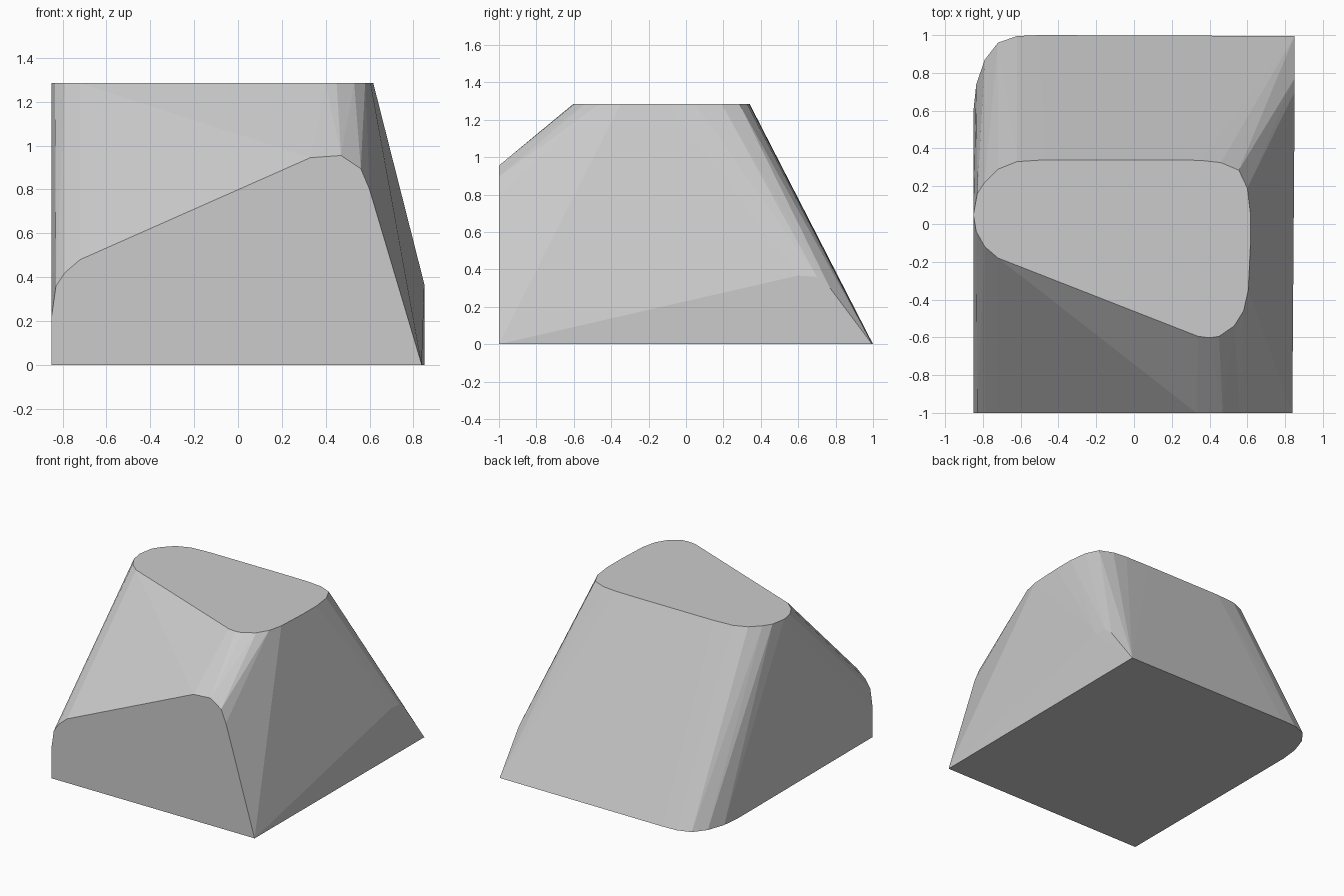
import bpy, bmesh, math

H = 1.285

# flat rounded top outline (x, y)
top = [(-0.85, 0.05), (-0.83, 0.16), (-0.79, 0.22), (-0.72, 0.29), (-0.62, 0.33),
       (-0.47, 0.34), (0.15, 0.34), (0.35, 0.337), (0.46, 0.325), (0.555, 0.285),
       (0.60, 0.19), (0.617, 0.05), (0.617, -0.1), (0.605, -0.35), (0.58, -0.46),
       (0.53, -0.54), (0.45, -0.595), (0.40, -0.602), (0.34, -0.595),
       (-0.72, -0.18), (-0.79, -0.12), (-0.835, -0.04)]

# vertical front face outline (x, z)
front = [(-0.85, 0), (-0.85, 0.22), (-0.83, 0.36), (-0.79, 0.42), (-0.72, 0.48),
         (0.33, 0.945), (0.47, 0.955), (0.56, 0.895), (0.60, 0.80), (0.838, 0)]

# back edge of the base with its rounded left corner (x, y)
base = [(0.85, 0.995), (-0.5, 1.0), (-0.62, 0.995), (-0.72, 0.96),
        (-0.79, 0.87), (-0.835, 0.74), (-0.85, 0.6)]

# low ridge on the right side (y, z)
ridge = [(0.6, 0.367), (0.70, 0.36), (0.77, 0.30)]

points = ([(x, y, H) for x, y in top] + [(x, -1, z) for x, z in front]
          + [(x, y, 0) for x, y in base] + [(0.85, y, z) for y, z in ridge])

# faceted block: the convex skin around the outlines
bm = bmesh.new()
for p in points:
    bm.verts.new(p)
hull = bmesh.ops.convex_hull(bm, input=bm.verts[:])
loose = [v for v in bm.verts if not v.link_faces]
bmesh.ops.delete(bm, geom=loose, context='VERTS')
bmesh.ops.dissolve_limit(bm, angle_limit=math.radians(0.5),
                         verts=bm.verts[:], edges=bm.edges[:])
bmesh.ops.recalc_face_normals(bm, faces=bm.faces[:])

mesh = bpy.data.meshes.new("faceted_block")
bm.to_mesh(mesh)
bm.free()
block = bpy.data.objects.new("faceted_block", mesh)
bpy.context.collection.objects.link(block)
